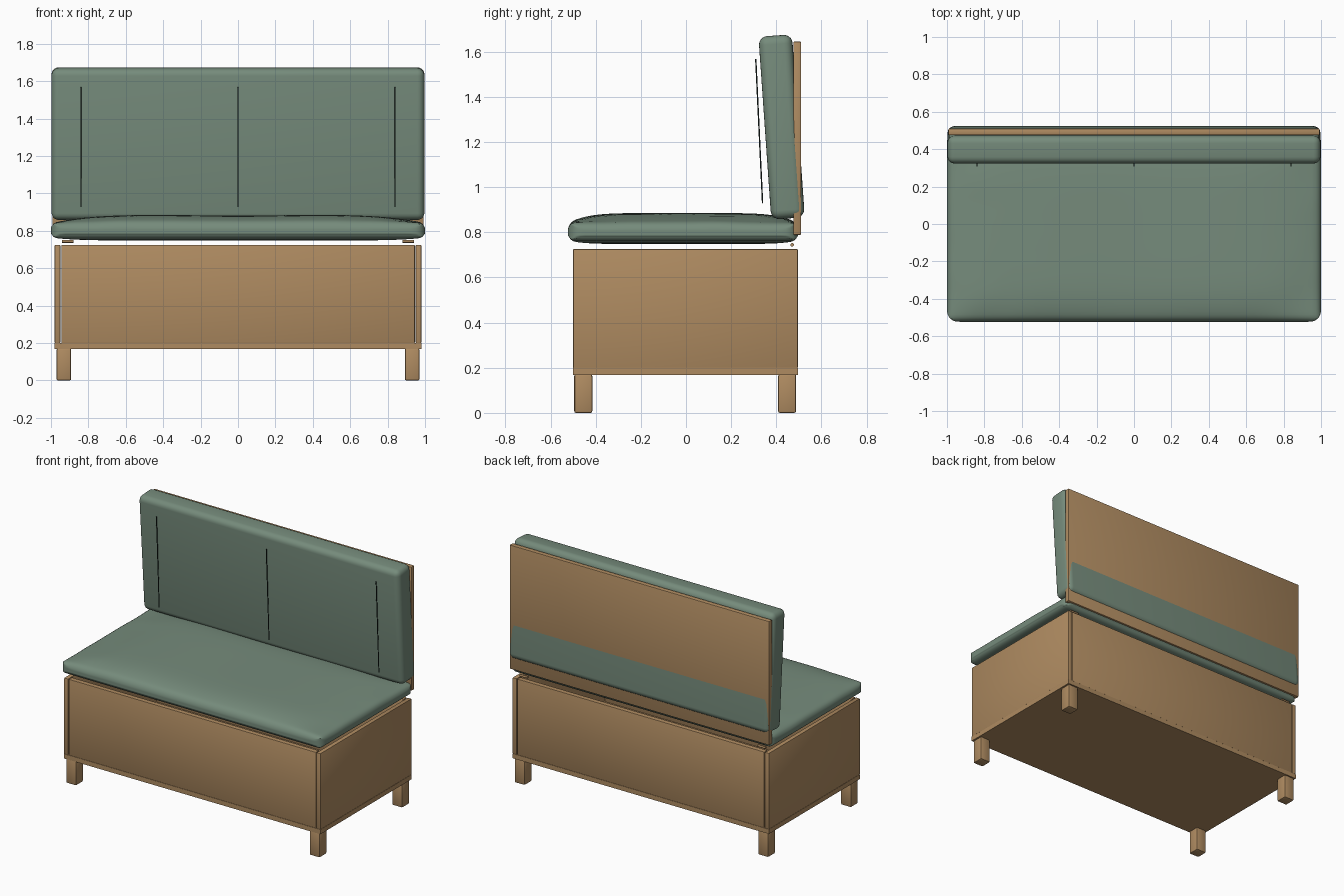
import bpy, bmesh, math
from mathutils import Vector, noise

if "Cube" in bpy.data.objects:
    bpy.data.objects.remove(bpy.data.objects["Cube"])


def material(name, rgb):
    m = bpy.data.materials.new(name)
    m.diffuse_color = (*rgb, 1)
    m.use_nodes = True
    m.node_tree.nodes["Principled BSDF"].inputs["Base Color"].default_value = m.diffuse_color
    return m


wood = material("wood", (0.43, 0.26, 0.12))
fabric = material("fabric", (0.18, 0.26, 0.2))
thread = material("thread", (0.02, 0.035, 0.03))


def finish(name, bm, mat, angle=30):
    me = bpy.data.meshes.new(name)
    bm.to_mesh(me)
    bm.free()
    ob = bpy.data.objects.new(name, me)
    bpy.context.collection.objects.link(ob)
    me.materials.append(mat)
    bpy.ops.object.select_all(action='DESELECT')
    ob.select_set(True)
    bpy.context.view_layer.objects.active = ob
    bpy.ops.object.shade_smooth_by_angle(angle=math.radians(angle))
    return ob


def box(name, lo, hi, mat, bevel=0.0, segments=2, tilt=0.0):
    """Box between two corners, edges rounded, tilted about x through its centre."""
    lo, hi = Vector(lo), Vector(hi)
    bm = bmesh.new()
    bmesh.ops.create_cube(bm, size=1)
    bmesh.ops.scale(bm, vec=hi - lo, verts=bm.verts)
    if bevel:
        bmesh.ops.bevel(bm, geom=bm.edges[:], offset=bevel, segments=segments,
                        profile=0.5, affect='EDGES')
    ob = finish(name, bm, mat)
    ob.location = (lo + hi) / 2
    ob.rotation_euler.x = tilt
    return ob


def rod(name, centre, radius, length, mat, rotation):
    bm = bmesh.new()
    bmesh.ops.create_cone(bm, cap_ends=True, segments=12, radius1=radius,
                          radius2=radius, depth=length)
    ob = finish(name, bm, mat)
    ob.location, ob.rotation_euler = centre, rotation


# Storage box: floor, front and back boards, side boards, open on top
box("box_floor", (-0.98, -0.5, 0.168), (0.98, 0.495, 0.2), wood)
box("box_front", (-0.945, -0.5, 0.2), (0.945, -0.465, 0.725), wood, 0.003)
box("box_back", (-0.945, 0.46, 0.2), (0.945, 0.495, 0.725), wood, 0.003)
for side, s in (("left", -1), ("right", 1)):
    x0, x1 = sorted((s * 0.95, s * 0.98))
    box(f"box_{side}_side", (x0, -0.5, 0.2), (x1, 0.495, 0.725), wood, 0.003)
    # Legs
    x0, x1 = sorted((s * 0.892, s * 0.97))
    for end, y in (("front", -0.495), ("back", 0.408)):
        box(f"{end}_{side}_leg", (x0, y, 0), (x1, y + 0.08, 0.17), wood, 0.008)
    # Hinge pins under the seat
    rod(f"{side}_hinge", (s * 0.91, 0.47, 0.744), 0.008, 0.06, wood, (0, math.pi / 2, 0))

# Backrest board and leaning cushion
box("back_board", (-0.993, 0.475, 0.788), (0.993, 0.51, 1.645), wood, 0.006)
lean = math.radians(4)
box("back_cushion", (-0.997, 0.349, 0.86), (0.997, 0.498, 1.672), fabric, 0.038, 5, lean)

# Stitch lines on the backrest
for i, x in enumerate((-0.84, 0, 0.84)):
    rod(f"stitch_{i + 1}", (x, 0.324, 1.248), 0.003, 0.64, thread, (math.radians(2.7), 0, 0))


# Seat cushion: rounded slab with a puffed top and soft creases
def seat_cushion():
    half, cy, z0 = Vector((1.0, 0.51, 0.046)), -0.013, 0.794
    bm = bmesh.new()
    bmesh.ops.create_cube(bm, size=2)
    bmesh.ops.subdivide_edges(bm, edges=bm.edges[:], cuts=39, use_grid_fill=True)
    for v in bm.verts:
        q = [math.sin(c * math.pi / 2) * h for c, h in zip(v.co, half)]
        for r, axes in ((0.06, (0, 1)), (0.034, (0, 1, 2))):
            inner = [max(-half[a] + r, min(half[a] - r, q[a])) for a in axes]
            d = Vector([q[a] - i for a, i in zip(axes, inner)])
            if d.length > r:
                d *= r / d.length
            for a, i, e in zip(axes, inner, d):
                q[a] = i + e
        x, y, z = q
        u, w = abs(x), abs(y) / half.y
        edge = max(0, 1 - u ** 5) * max(0, 1 - w ** 6)
        if z > 0:
            crease = noise.noise(Vector((x * 6, y * 6, 0.5)))
            k = min(1, z / 0.03)
            z += k * (0.047 * edge + 0.01 * crease * u ** 3 * w - 0.006 * math.exp(-(x / 0.35) ** 2) * edge)
        else:
            z += 0.016 * max(u ** 8, w ** 8) * min(1, -z / 0.03)
        v.co = (x, y + cy, z + z0)
    bmesh.ops.recalc_face_normals(bm, faces=bm.faces[:])
    finish("seat_cushion", bm, fabric, 60)


seat_cushion()
